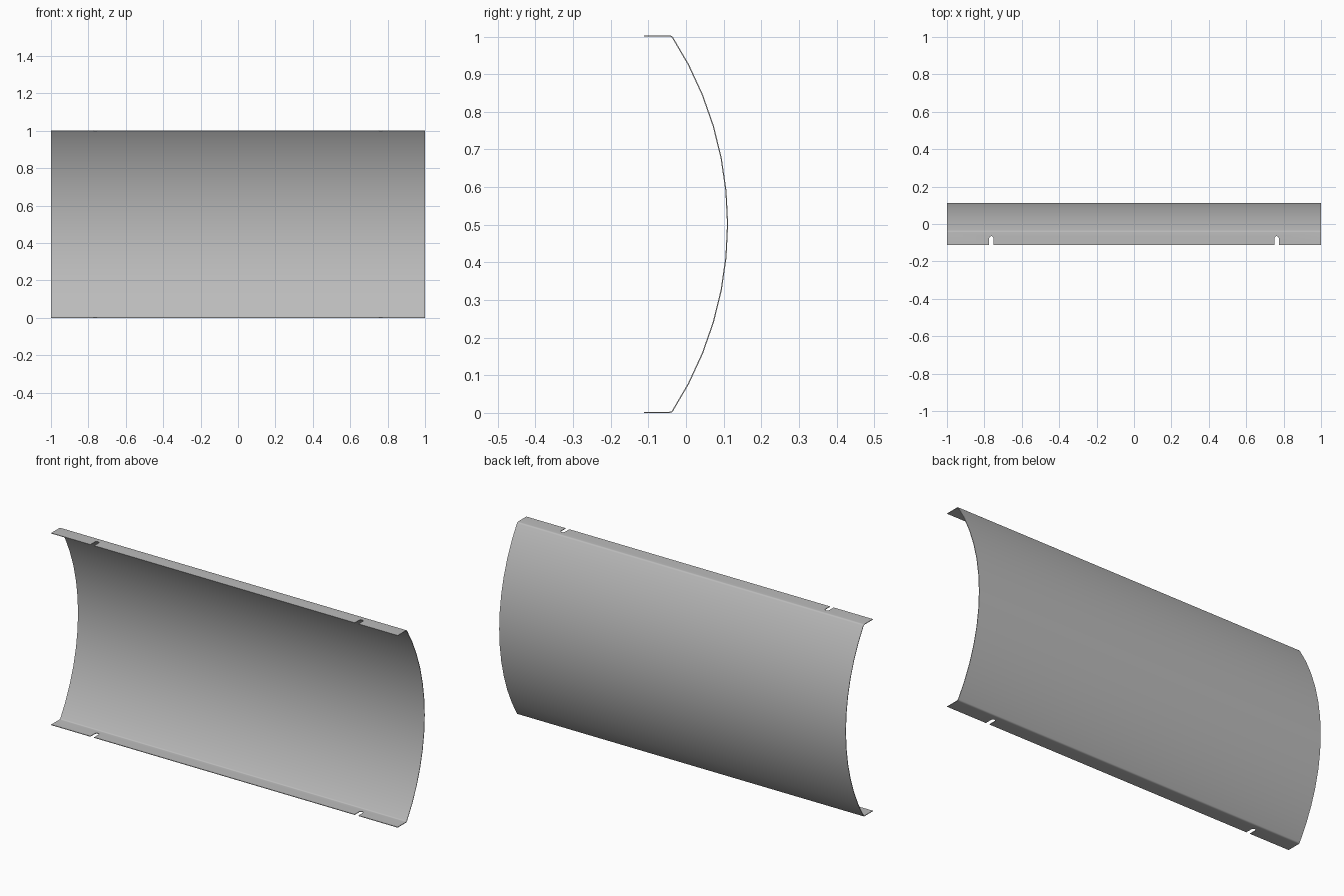
import bpy
import bmesh
import math
from mathutils import Vector

cube = bpy.data.objects.get("Cube")
if cube:
    bpy.data.objects.remove(cube, do_unlink=True)

LENGTH, HEIGHT, SHEET = 2.0, 1.003, 0.003
FRONT, BEND, BACK = -0.112, -0.038, 0.1105
ARC_STEPS, BEND_STEPS = 12, 4

steel = bpy.data.materials.new("grey_steel")
steel.use_nodes = True
grey = (0.5, 0.5, 0.5, 1)
steel.diffuse_color = grey
steel.node_tree.nodes["Principled BSDF"].inputs["Base Color"].default_value = grey


def add_object(name, bm):
    bmesh.ops.recalc_face_normals(bm, faces=bm.faces)
    mesh = bpy.data.meshes.new(name)
    bm.to_mesh(mesh)
    bm.free()
    mesh.materials.append(steel)
    obj = bpy.data.objects.new(name, mesh)
    bpy.context.collection.objects.link(obj)
    return obj


def rounded_corner(before, corner, after, reach=0.006):
    """Small bend between two straight runs, as a quadratic curve."""
    a = corner + (before - corner).normalized() * reach
    b = corner + (after - corner).normalized() * reach
    ts = [i / BEND_STEPS for i in range(BEND_STEPS + 1)]
    return [a * (1 - t) ** 2 + corner * 2 * t * (1 - t) + b * t ** 2 for t in ts]


# Sheet centre line: flange, bend, shallow arc, bend, flange (y, z)
half = (HEIGHT - SHEET) / 2
mid = HEIGHT / 2
sag = BACK - BEND
radius = (half ** 2 + sag ** 2) / (2 * sag)
sweep = math.asin(half / radius)
arc = []
for i in range(ARC_STEPS + 1):
    a = sweep * (2 * i / ARC_STEPS - 1)
    arc.append(Vector((BACK - radius + radius * math.cos(a), mid + radius * math.sin(a))))
low, high = Vector((FRONT, mid - half)), Vector((FRONT, mid + half))
path = ([low] + rounded_corner(low, arc[0], arc[1]) + arc[1:-1]
        + rounded_corner(arc[-2], arc[-1], high) + [high])

# Curved panel with flanges, swept along x
bm = bmesh.new()
rows = [[bm.verts.new((x, p.x, p.y)) for p in path] for x in (-LENGTH / 2, LENGTH / 2)]
for i in range(len(path) - 1):
    bm.faces.new((rows[0][i], rows[1][i], rows[1][i + 1], rows[0][i + 1]))
panel = add_object("curved_panel", bm)
thick = panel.modifiers.new("thickness", 'SOLIDIFY')
thick.thickness = SHEET
thick.offset = 0
thick.use_even_offset = True

# Round-ended slots through both flanges
SLOT_X, SLOT_R, SLOT_END = 0.763, 0.011, -0.065
cutters = []
for side, x in (("right", -SLOT_X), ("left", SLOT_X)):
    outline = [(x - SLOT_R, FRONT - 0.05), (x + SLOT_R, FRONT - 0.05)]
    for i in range(9):
        a = math.pi * i / 8
        outline.append((x + SLOT_R * math.cos(a), SLOT_END - SLOT_R + SLOT_R * math.sin(a)))
    bm = bmesh.new()
    face = bm.faces.new([bm.verts.new((px, py, -0.1)) for px, py in outline])
    top = bmesh.ops.extrude_face_region(bm, geom=[face])["geom"]
    bmesh.ops.translate(bm, vec=(0, 0, HEIGHT + 0.2),
                        verts=[v for v in top if isinstance(v, bmesh.types.BMVert)])
    cutter = add_object(side + "_slot_cutter", bm)
    cut = panel.modifiers.new(side + "_slot", 'BOOLEAN')
    cut.operation = 'DIFFERENCE'
    cut.solver = 'EXACT'
    cut.object = cutter
    cutters.append(cutter)

# Bake the cuts, then smooth the arc while keeping the sheet edges sharp
bpy.ops.object.select_all(action='DESELECT')
panel.select_set(True)
bpy.context.view_layer.objects.active = panel
for name in [m.name for m in panel.modifiers]:
    bpy.ops.object.modifier_apply(modifier=name)
for cutter in cutters:
    bpy.data.objects.remove(cutter, do_unlink=True)
bpy.ops.object.shade_smooth_by_angle(angle=math.radians(35))
